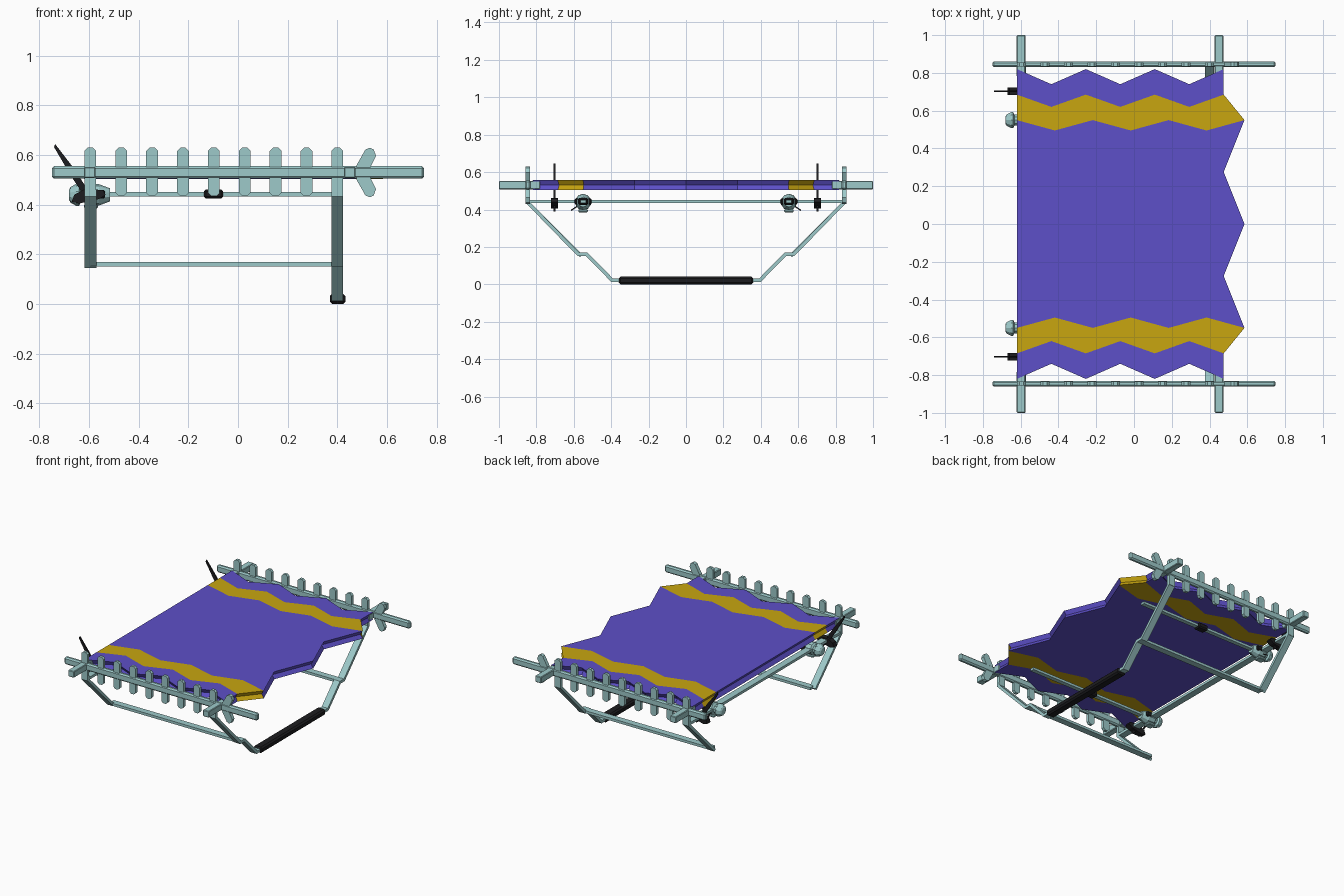
import bpy, bmesh, math
from mathutils import Vector

if "Cube" in bpy.data.objects:
    bpy.data.objects.remove(bpy.data.objects["Cube"])


def material(name, rgb):
    m = bpy.data.materials.new(name)
    m.diffuse_color = (*rgb, 1)
    m.use_nodes = True
    m.node_tree.nodes["Principled BSDF"].inputs["Base Color"].default_value = m.diffuse_color
    return m


TEAL = material("pale_teal", (0.34, 0.59, 0.59))
PURPLE = material("purple", (0.11, 0.08, 0.58))
GOLD = material("gold", (0.58, 0.38, 0.005))
BLACK = material("black", (0.012, 0.012, 0.014))


def finish(name, bm, mats, mirror=True, bevel=0):
    """Turn a bmesh into an object, mirrored front to back."""
    bmesh.ops.recalc_face_normals(bm, faces=bm.faces)
    me = bpy.data.meshes.new(name)
    bm.to_mesh(me)
    bm.free()
    for m in mats:
        me.materials.append(m)
    ob = bpy.data.objects.new(name, me)
    bpy.context.collection.objects.link(ob)
    if bevel:
        b = ob.modifiers.new("Bevel", 'BEVEL')
        b.width, b.segments = bevel, 1
    if mirror:
        mod = ob.modifiers.new("Mirror", 'MIRROR')
        mod.use_axis = (False, True, False)
    return ob


def prism(name, pts, axis, lo, hi, mat=TEAL, mirror=True, bevel=0):
    """Extrude a 2D outline along an axis (outline is in the other two axes)."""
    bm = bmesh.new()
    place = {'X': lambda p, d: (d, p[0], p[1]),
             'Y': lambda p, d: (p[0], d, p[1]),
             'Z': lambda p, d: (p[0], p[1], d)}[axis]
    a = [bm.verts.new(place(p, lo)) for p in pts]
    b = [bm.verts.new(place(p, hi)) for p in pts]
    bm.faces.new(a)
    bm.faces.new(b)
    for i in range(len(pts)):
        j = (i + 1) % len(pts)
        bm.faces.new((a[i], a[j], b[j], b[i]))
    return finish(name, bm, [mat], mirror, bevel)


def box(name, x, y, z, mat=TEAL, mirror=True, bevel=0):
    return prism(name, [(x[0], z[0]), (x[1], z[0]), (x[1], z[1]), (x[0], z[1])],
                 'Y', y[0], y[1], mat, mirror, bevel)


def ribbon(path, t):
    """Mitred outline of a flat strip of thickness t along a 2D path."""
    P = [Vector(p) for p in path]
    left, right = [], []
    for i, p in enumerate(P):
        d1 = (p - P[i - 1]).normalized() if i else (P[1] - p).normalized()
        d2 = (P[i + 1] - p).normalized() if i < len(P) - 1 else d1
        n1, n2 = Vector((-d1.y, d1.x)), Vector((-d2.y, d2.x))
        n = (n1 + n2).normalized()
        n *= t / 2 / n.dot(n1)
        left.append(p + n)
        right.append(p - n)
    return [tuple(p) for p in left + right[::-1]]


def lathe_x(name, profile, y, z, n, mat):
    """Solid turned around an axis parallel to x; profile is (x, radius)."""
    bm = bmesh.new()
    rings = [[bm.verts.new((x, y + r * math.cos(math.tau * (k + .5) / n),
                            z + r * math.sin(math.tau * (k + .5) / n)))
              for k in range(n)] for x, r in profile]
    for r, s in zip(rings, rings[1:]):
        for k in range(n):
            bm.faces.new((r[k], r[(k + 1) % n], s[(k + 1) % n], s[k]))
    bm.faces.new(rings[0])
    bm.faces.new(rings[-1])
    return finish(name, bm, [mat])


# Padded cover: zigzag outline, grooved edge, gold stripes (one half, mirrored)
zig = lambda x0, x1, hi, lo: [(x0 + (x1 - x0) * i / 6, lo if i % 2 else hi) for i in range(7)]
edge = zig(-.62, .475, .82, .74)
outer = zig(-.62, .475, .685, .62)
inner = zig(-.62, .585, .55, .495)
outline = ([(-.62, 0), inner[0], outer[0]] + edge
           + [outer[-1], inner[-1], (.475, .275), (.585, 0)])
seg_mat = [0, 1, 0] + [0] * 6 + [0, 1, 0, 0]
bm = bmesh.new()
cache = {}


def vert(p, z):
    key = (round(p[0], 4), round(p[1], 4), z)
    if key not in cache:
        cache[key] = bm.verts.new(key)
    return cache[key]


areas = [([(-.62, 0)] + inner + [(.475, .275), (.585, 0)], 0),
         (inner[::-1] + outer, 1),
         (outer[::-1] + edge, 0)]
for z in (.504, .557):
    for pts, mi in areas:
        bm.faces.new([vert(p, z) for p in pts]).material_index = mi
mid = []
for i, p in enumerate(outline):
    p = Vector(p)
    d1 = (p - Vector(outline[i - 1])).normalized() if i else Vector((0, 1))
    d2 = (Vector(outline[i + 1]) - p).normalized() if i < len(outline) - 1 else Vector((0, -1))
    n = Vector((d1.y + d2.y, -d1.x - d2.x)).normalized()
    if p.y == 0:
        n = Vector((1 if p.x < 0 else -1, 0))
    mid.append(bm.verts.new((*(p + n * .018), .53)))
for i, mi in enumerate(seg_mat):
    for z in (.504, .557):
        f = bm.faces.new((vert(outline[i], z), vert(outline[i + 1], z), mid[i + 1], mid[i]))
        f.material_index = mi
finish("padded_cover", bm, [PURPLE, GOLD])

# Long end rails and the carrying handles that cross them
box("end_rail", (-.75, .75), (.83, .861), (.505, .556), bevel=.009)
for side, x in (("left", -.598), ("right", .45)):
    box(side + "_handle", (x - .023, x + .023), (.78, 1.0), (.508, .553), bevel=.004)

# Row of flat pegs standing through each rail
for i in range(9):
    x, w, c = -.595 + i * .1244, .0235, .013
    lo = .435
    pts = [(x - w, lo + c), (x - w + c, lo), (x + w - c, lo), (x + w, lo + c),
           (x + w, .63 - c), (x + w - c, .63), (x - w + c, .63), (x - w, .63 - c)]
    if i in (0, 8):
        pts[:4] = [(x - w, lo), (x + w, lo)]
    prism(f"peg_{i + 1}", pts, 'Y', .835, .856)

# Splayed paddle pegs at the right end
paddle = [(.478, .545), (.478, .56), (.513, .622), (.53, .63),
          (.547, .622), (.556, .597), (.53, .545)]
prism("upper_paddle", paddle, 'Y', .833, .858)
prism("lower_paddle", [(x, 1.06 - z) for x, z in paddle], 'Y', .833, .858)

# Bent leg straps and the lower and upper side bars
leg = [(.845, .46), (.845, .437), (.575, .16), (.53, .16), (.395, .022), (0, .022)]
prism("right_leg", ribbon(leg, .019), 'X', .377, .424)
prism("left_leg", ribbon([(.845, .46), (.845, .437), (.56, .152)], .019), 'X', -.618, -.571)
box("lower_side_bar", (-.595, .38), (.53, .575), (.151, .169))
box("upper_side_bar", (-.6, .39), (.535, .565), (.434, .451))
box("left_cross_bar", (-.618, -.571), (-.845, .845), (.434, .452), mirror=False)

# Black foot grip and bar clamps
box("foot_grip", (.37, .433), (-.36, .36), (0, .042), BLACK, mirror=False, bevel=.01)
box("bar_clamp", (-.137, -.06), (.523, .577), (.425, .462), BLACK, bevel=.008)

# Turned knobs on the left side with a neck, base and black latch
lathe_x("knob", [(-.68, .022), (-.674, .032), (-.652, .044), (-.64, .044), (-.633, .03),
                 (-.62, .03), (-.61, .043), (-.56, .043), (-.515, .026)], .55, .44, 10, TEAL)
box("knob_base", (-.62, -.565), (.525, .575), (.385, .402), bevel=.004)
box("knob_latch", (-.575, -.535), (.505, .595), (.426, .46), BLACK, bevel=.006)
prism("latch_pin", ribbon([(.615, .395), (.57, .425)], .006), 'X', -.60, -.59, BLACK)

# Black levers with a hub on the left cross bar
prism("lever", [(-.737, .645), (-.741, .632), (-.675, .52), (-.61, .42), (-.575, .39),
                (-.572, .41), (-.605, .46), (-.66, .545)], 'Y', .698, .708, BLACK)
prism("lever_hub", [(-.67, .412), (-.64, .405), (-.56, .423), (-.533, .44),
                    (-.545, .46), (-.62, .462), (-.66, .44)], 'Y', .684, .722, BLACK)
